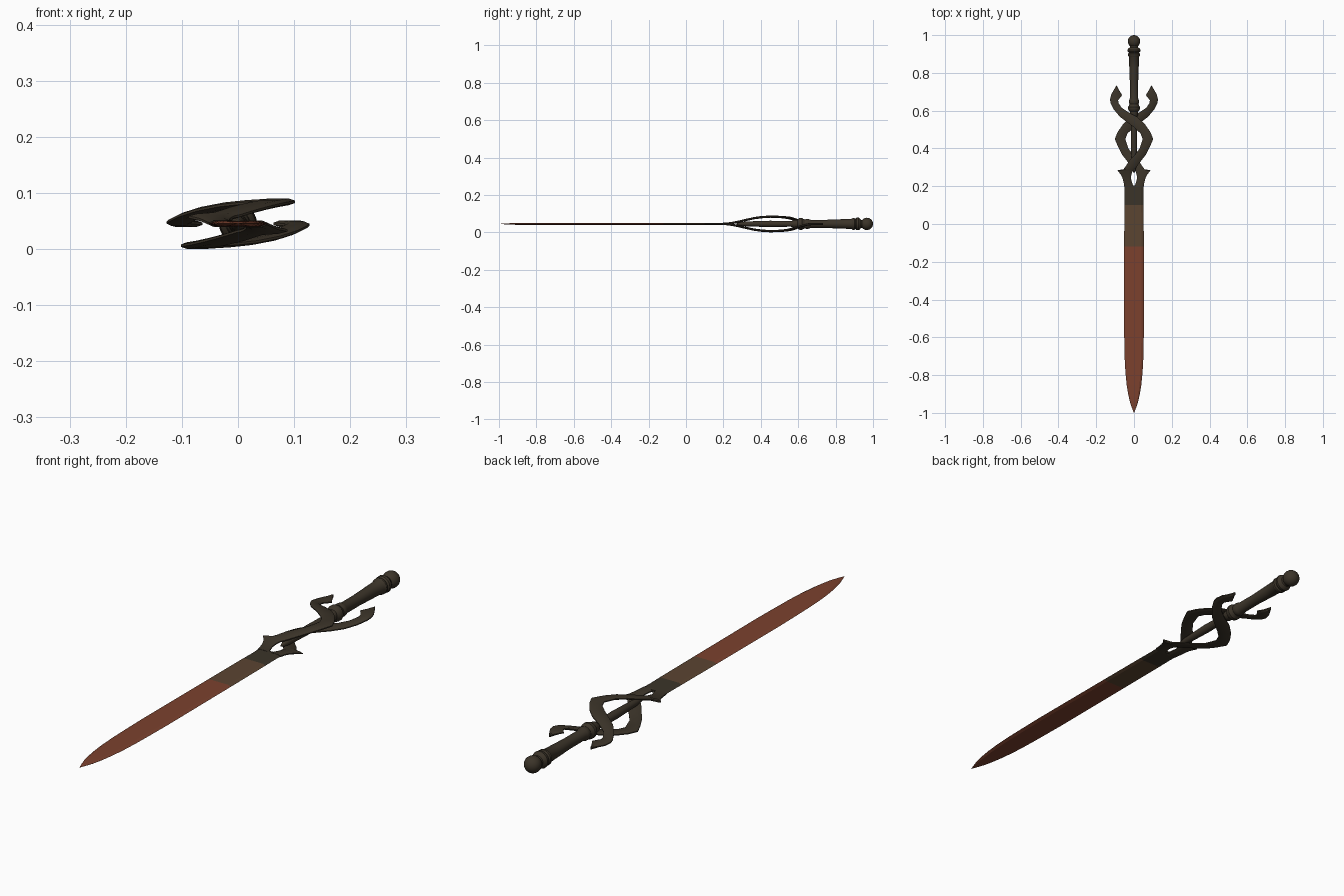
import bpy, bmesh, math

ZC = 0.045  # height of the sword's long axis


def material(name, rgb):
    m = bpy.data.materials.new(name)
    m.diffuse_color = (*rgb, 1)
    return m


DARK = material("dark bronze", (0.044, 0.034, 0.022))
BROWN = material("worn brown", (0.105, 0.058, 0.031))
RUST = material("rust red", (0.200, 0.053, 0.027))


def loft(name, rings, mats, rule=None, angle=35):
    """Bridge a list of equal rings of points and cap both ends."""
    bm = bmesh.new()
    vs = [[bm.verts.new(p) for p in ring] for ring in rings]
    n = len(vs[0])
    for a, b in zip(vs, vs[1:]):
        for i in range(n):
            bm.faces.new((a[i], a[(i + 1) % n], b[(i + 1) % n], b[i]))
    bm.faces.new(vs[0])
    bm.faces.new(vs[-1])
    bmesh.ops.recalc_face_normals(bm, faces=bm.faces)
    if rule:
        for f in bm.faces:
            f.material_index = rule(f.calc_center_median())
    me = bpy.data.meshes.new(name)
    bm.to_mesh(me)
    bm.free()
    for m in mats:
        me.materials.append(m)
    ob = bpy.data.objects.new(name, me)
    bpy.context.collection.objects.link(ob)
    bpy.ops.object.select_all(action='DESELECT')
    ob.select_set(True)
    bpy.context.view_layer.objects.active = ob
    bpy.ops.object.shade_smooth_by_angle(angle=math.radians(angle))
    return ob


# blade: flattened section, coloured in bands along its length
stations = [(-1.0, .001), (-.97, .012), (-.94, .022), (-.90, .031), (-.85, .039),
            (-.79, .045), (-.72, .049), (-.64, .051), (-.52, .053), (-.12, .052),
            (.10, .051), (.16, .050), (.205, .051)]


def blade_ring(y, w):
    t = .005 * min(1, w / .03)
    return [(-w, y, ZC), (-w * .75, y, ZC + t), (w * .75, y, ZC + t),
            (w, y, ZC), (w * .75, y, ZC - t), (-w * .75, y, ZC - t)]


loft("blade", [blade_ring(*s) for s in stations], [RUST, BROWN, DARK],
     lambda c: 0 if c.y < -.12 else 1 if c.y < .10 else 2, 20)

# guard strands: left edge x, y, right edge x, y, and height above the axis
strand = [
    (-.051, .195, .000, .195, .000), (-.054, .215, -.009, .215, .001),
    (-.060, .240, -.016, .240, .004), (-.070, .262, -.014, .262, .008),
    (-.088, .284, -.007, .280, .012), (-.056, .290, .003, .290, .014),
    (-.042, .308, .016, .305, .018), (-.025, .335, .036, .332, .024),
    (.004, .365, .062, .366, .031), (.030, .400, .084, .408, .036),
    (.046, .450, .102, .450, .039), (.034, .480, .086, .488, .038),
    (.002, .510, .058, .528, .036), (-.035, .538, .018, .566, .032),
    (-.075, .568, -.030, .592, .024), (-.106, .605, -.064, .614, .014),
    (-.124, .640, -.082, .640, .005), (-.127, .658, -.084, .655, .002),
    (-.121, .685, -.063, .682, .000), (-.108, .708, -.076, .704, .000),
    (-.093, .733, -.091, .732, .000)]


def strand_ring(s, side):
    lx, ly, rx, ry, z = s
    pts = []
    for t, h in ((0, .002), (.2, .006), (.8, .006), (1, .002),
                 (1, -.002), (.8, -.006), (.2, -.006), (0, -.002)):
        pts.append((side * (lx + (rx - lx) * t), ly + (ry - ly) * t,
                    ZC + side * (z + h)))
    return pts


# the lower strand is the upper one turned half a turn about the long axis
for name, side in (("upper_guard_strand", 1), ("lower_guard_strand", -1)):
    loft(name, [strand_ring(s, side) for s in strand], [DARK])


def turned(name, profile, n=24):
    """Round part turned about the long axis from (y, radius) pairs."""
    loft(name, [[(r * math.cos(2 * math.pi * i / n), y,
                  ZC + r * math.sin(2 * math.pi * i / n)) for i in range(n)]
                for y, r in profile], [DARK])


# core rod inside the guard
turned("core_rod", [(.27, .002), (.285, .008), (.32, .013), (.45, .017),
                    (.55, .015), (.61, .016)])
# grip with collars at both ends
turned("grip", [(.565, .015), (.575, .021), (.595, .022), (.602, .029), (.610, .032),
                (.620, .032), (.627, .027), (.635, .024), (.645, .027), (.655, .026),
                (.665, .022), (.75, .022), (.83, .025), (.885, .027), (.892, .032),
                (.900, .032), (.906, .027), (.912, .033), (.922, .034), (.929, .030),
                (.935, .022), (.945, .020)])
# pommel ball
turned("pommel", [(.967 - .033 * math.cos(math.pi * (k + .15) / 14.3),
                   .033 * math.sin(math.pi * (k + .15) / 14.3)) for k in range(15)])
